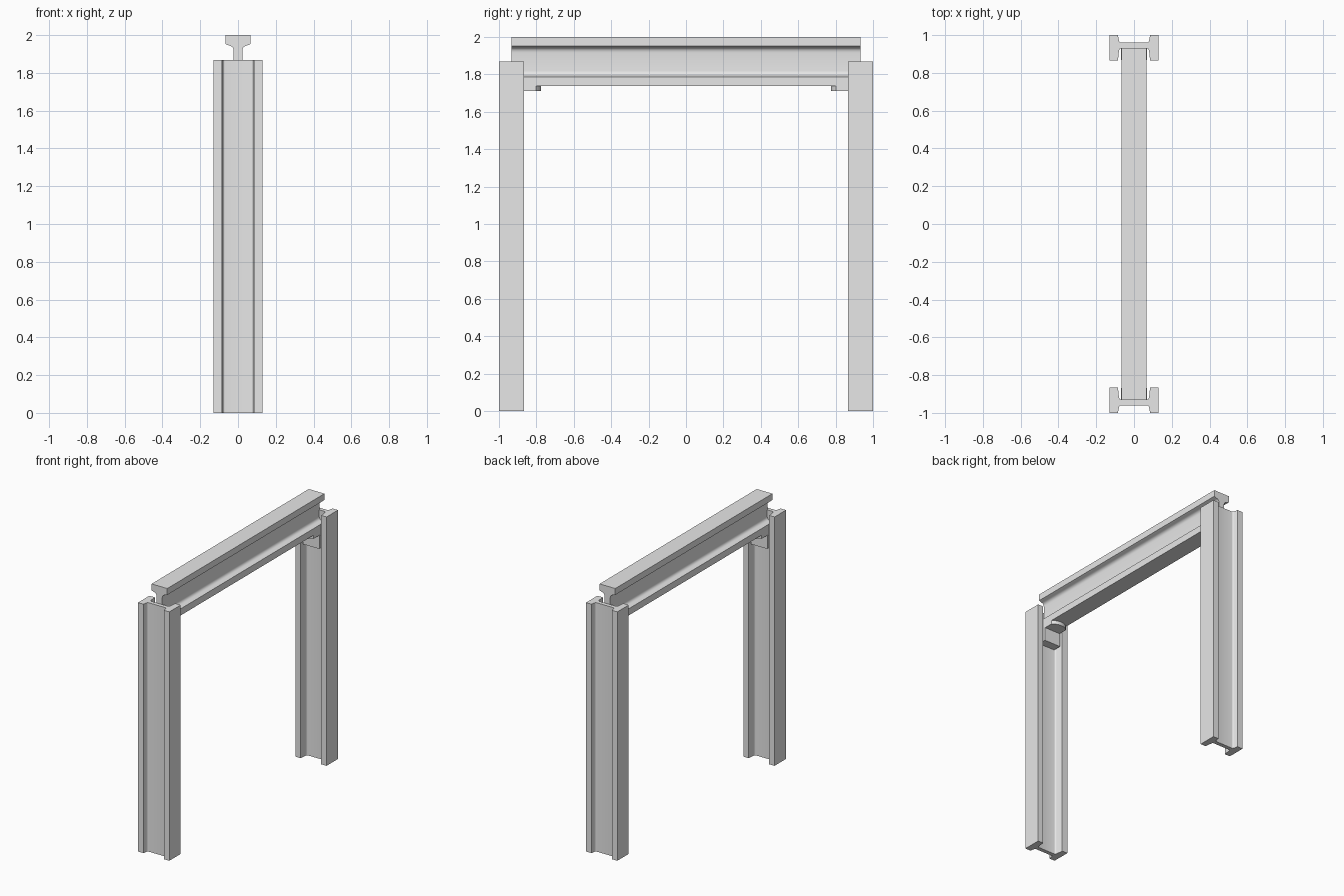
import bpy, bmesh, math
from mathutils import Vector

cube = bpy.data.objects.get("Cube")
if cube:
    bpy.data.objects.remove(cube, do_unlink=True)

concrete = bpy.data.materials.new("pale grey concrete")
concrete.use_nodes = True
GREY = (0.8, 0.8, 0.8, 1)
concrete.diffuse_color = GREY
concrete.node_tree.nodes["Principled BSDF"].inputs["Base Color"].default_value = GREY


def fillet(start, corner, end, steps=5):
    """Rounded inside corner between two profile points."""
    a, c, b = Vector(start), Vector(corner), Vector(end)
    return [tuple(a.lerp(c, t).lerp(c.lerp(b, t), t))
            for t in (i / steps for i in range(steps + 1))]


def mirrored(half):
    """Close a half profile by reflecting it across the first axis."""
    return half + [(-u, v) for u, v in reversed(half)]


def extrude(name, outline, place, direction):
    """Sweep a closed outline in a straight line into a solid."""
    bm = bmesh.new()
    face = bm.faces.new([bm.verts.new(place(u, v)) for u, v in outline])
    result = bmesh.ops.extrude_face_region(bm, geom=[face])
    moved = [g for g in result["geom"] if isinstance(g, bmesh.types.BMVert)]
    bmesh.ops.translate(bm, verts=moved, vec=direction)
    bmesh.ops.recalc_face_normals(bm, faces=bm.faces)
    mesh = bpy.data.meshes.new(name)
    bm.to_mesh(mesh)
    bm.free()
    mesh.materials.append(concrete)
    obj = bpy.data.objects.new(name, mesh)
    bpy.context.collection.objects.link(obj)
    bpy.ops.object.select_all(action="DESELECT")
    obj.select_set(True)
    bpy.context.view_layer.objects.active = obj
    bpy.ops.object.shade_smooth_by_angle(angle=math.radians(35))
    return obj


# H-shaped post section, outer face first
post_half = (
    fillet((0.07, -0.96), (0.077, -0.96), (0.08, -0.972))
    + [(0.085, -1), (0.13, -1), (0.13, -0.865), (0.085, -0.865)]
    + fillet((0.08, -0.915), (0.077, -0.93), (0.07, -0.93))
)

# I-shaped beam section, top to bottom
beam_half = (
    [(0.065, 2), (0.065, 1.952)]
    + fillet((0.048, 1.945), (0.023, 1.942), (0.023, 1.915))
    + fillet((0.023, 1.82), (0.023, 1.797), (0.048, 1.793))
    + [(0.065, 1.787), (0.065, 1.737)]
)

# Bearing shelf outline with a gently bowed free edge
shelf_half = [(0.065, -0.93), (0.065, -0.803)] + fillet(
    (0.058, -0.797), (0.035, -0.775), (0, -0.775))[:-1]
shelf = shelf_half + [(0, -0.775)] + [(-u, v) for u, v in reversed(shelf_half)]

# Seat block that sits inside the post channel
block = mirrored([(0.068, -0.935), (0.068, -0.868)])

for side, s in (("front", 1), ("back", -1)):
    def at_height(z, s=s):
        return lambda u, v: (u, v * s, z)
    extrude(side + "_post", mirrored(post_half), at_height(0), (0, 0, 1.868))
    extrude(side + "_bearing_shelf", shelf, at_height(1.71), (0, 0, 0.028))
    extrude(side + "_seat_block", block, at_height(1.61), (0, 0, 0.1))

extrude("cross_beam", mirrored(beam_half), lambda u, v: (u, -0.932, v), (0, 1.864, 0))
